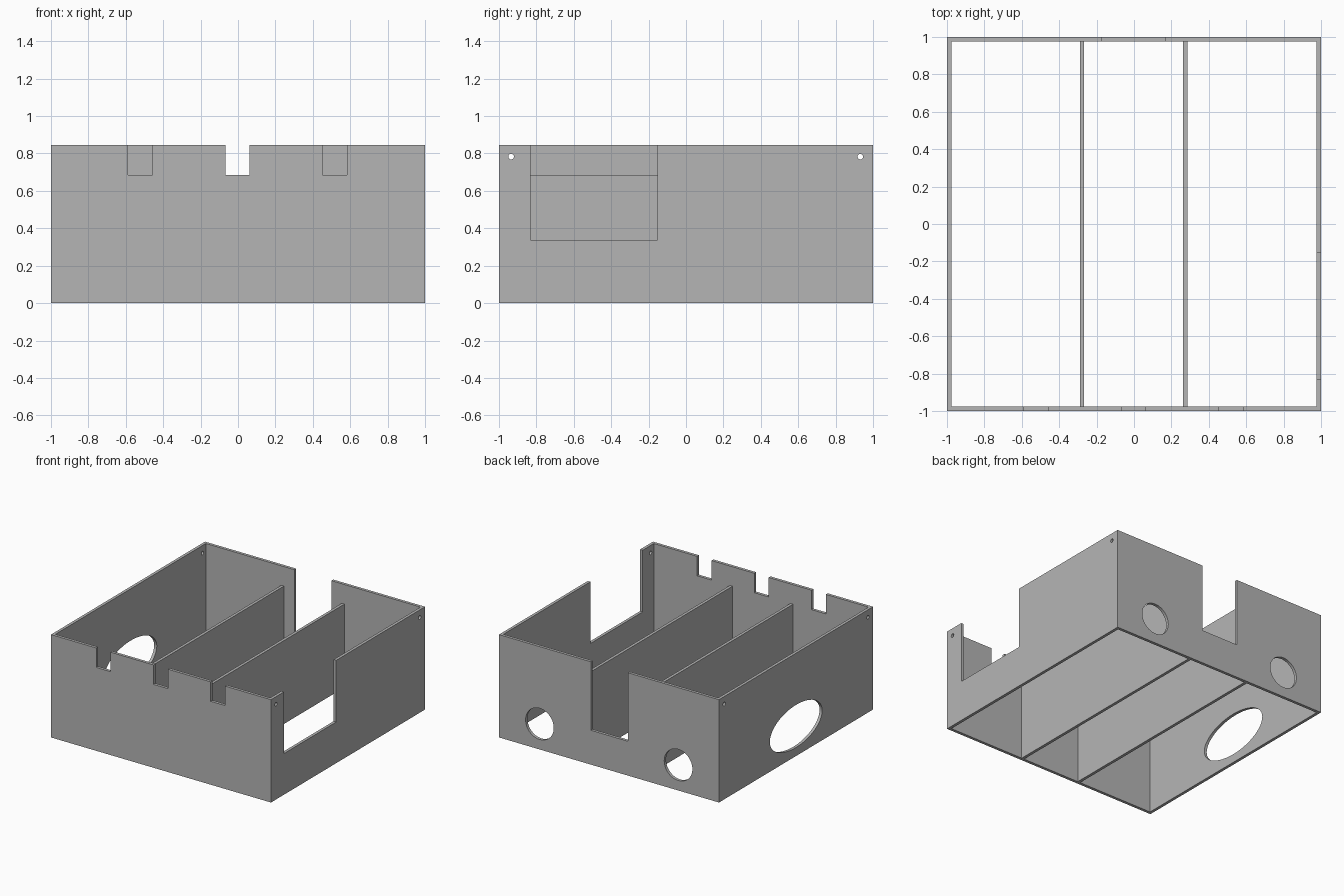
import bpy
import math

cube = bpy.data.objects.get("Cube")
if cube:
    bpy.data.objects.remove(cube, do_unlink=True)

T = 0.024          # panel thickness
H = 0.845          # wall height
SHELF = 0.685      # divider height and bottom of the front slots
INNER = 1 - T      # inner face of the outer walls

grey = bpy.data.materials.new("plain grey")
grey.use_nodes = True
color = (0.46, 0.46, 0.46, 1)
grey.diffuse_color = color
grey.node_tree.nodes["Principled BSDF"].inputs["Base Color"].default_value = color


def outline(half, height, notches=()):
    """Rectangle whose top edge has notches given as (start, end, bottom)."""
    pts = [(half, 0), (half, height)]
    for a, b, bottom in sorted(notches, reverse=True):
        pts += [(b, height), (b, bottom), (a, bottom), (a, height)]
    return pts + [(-half, height), (-half, 0)]


def ellipse(u, v, a, b, n=48):
    angles = [2 * math.pi * i / n for i in range(n)]
    return [(u + a * math.cos(t), v + b * math.sin(t)) for t in angles]


def panel(name, loops, location, along_y=False):
    """Upright sheet filled between an outline and its hole loops."""
    curve = bpy.data.curves.new(name, 'CURVE')
    curve.dimensions = '2D'
    curve.fill_mode = 'BOTH'
    curve.extrude = T / 2
    for pts in loops:
        spline = curve.splines.new('POLY')
        spline.points.add(len(pts) - 1)
        for point, (u, v) in zip(spline.points, pts):
            point.co = (u, v, 0, 1)
        spline.use_cyclic_u = True
    curve.materials.append(grey)
    obj = bpy.data.objects.new(name, curve)
    obj.location = location
    obj.rotation_euler = (math.pi / 2, 0, math.pi / 2 if along_y else 0)
    bpy.context.collection.objects.link(obj)
    bpy.ops.object.select_all(action='DESELECT')
    obj.select_set(True)
    bpy.context.view_layer.objects.active = obj
    bpy.ops.object.convert(target='MESH')
    bpy.ops.object.shade_smooth_by_angle(angle=math.radians(30))


# Front wall with three cable slots
slots = [(x - 0.065, x + 0.065, SHELF) for x in (-0.523, -0.003, 0.517)]
panel("front_wall", [outline(1, H, slots)], (0, -1 + T / 2, 0))

# Back wall with a deep notch and two round holes
vents = [ellipse(x, 0.21, 0.128, 0.128) for x in (-0.63, 0.63)]
panel("back_wall", [outline(1, H, [(-0.172, 0.165, 0.282)])] + vents,
      (0, 1 - T / 2, 0))

# Side walls, both with pin holes near the top corners
pins = [ellipse(y, 0.783, 0.015, 0.015, 24) for y in (-0.935, 0.932)]
panel("right_side_wall", [outline(INNER, H, [(-0.832, -0.153, 0.338)])] + pins,
      (1 - T / 2, 0, 0), True)
panel("left_side_wall", [outline(INNER, H), ellipse(0, 0.245, 0.34, 0.175)] + pins,
      (-1 + T / 2, 0, 0), True)

# Two lower inner dividers
for side, x in (("left", 0.273), ("right", -0.278)):
    panel(side + "_divider", [outline(INNER, SHELF)], (x, 0, 0), True)
